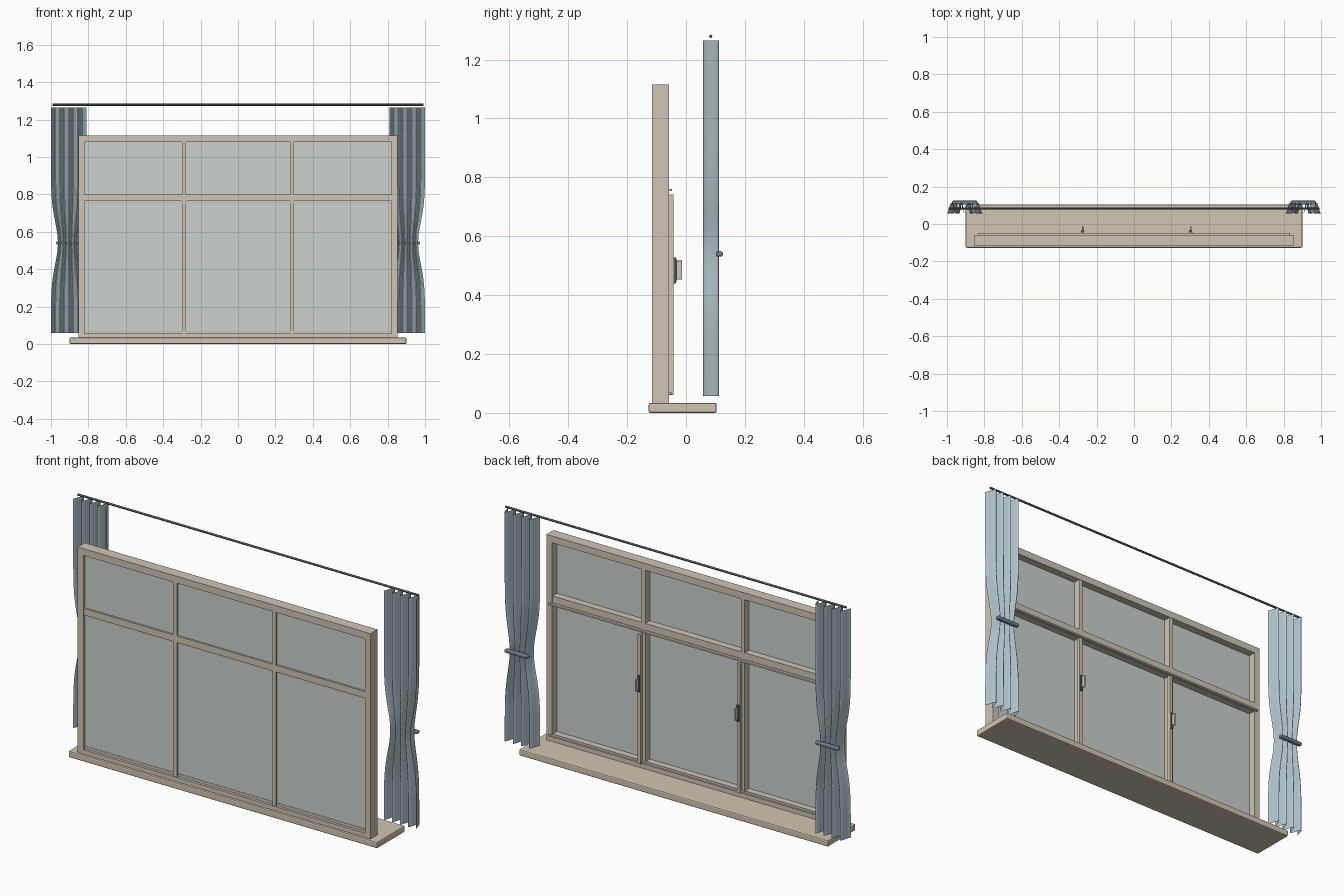
import bpy, bmesh, math

if "Cube" in bpy.data.objects:
    bpy.data.objects.remove(bpy.data.objects["Cube"])


def material(name, color):
    m = bpy.data.materials.new(name)
    m.diffuse_color = (*color, 1)
    m.use_nodes = True
    m.node_tree.nodes["Principled BSDF"].inputs["Base Color"].default_value = m.diffuse_color
    return m


FRAME = material("frame_paint", (0.62, 0.56, 0.47))
SILL = material("sill_paint", (0.64, 0.56, 0.44))
GLASS = material("glass", (0.60, 0.65, 0.63))
CLOTH = material("curtain_cloth", (0.45, 0.56, 0.61))
TIE = material("tie_cloth", (0.16, 0.22, 0.27))
METAL = material("dark_metal", (0.10, 0.12, 0.13))


def finish(name, bm, mat):
    me = bpy.data.meshes.new(name)
    bm.to_mesh(me)
    bm.free()
    ob = bpy.data.objects.new(name, me)
    bpy.context.collection.objects.link(ob)
    me.materials.append(mat)
    return ob


def box(name, x, y, z, mat, bevel=0, segments=2):
    """Box from (min, max) pairs, optionally with rounded edges."""
    bm = bmesh.new()
    bmesh.ops.create_cube(bm, size=1)
    for v in bm.verts:
        for i, (a, b) in enumerate((x, y, z)):
            v.co[i] = (a + b) / 2 + v.co[i] * (b - a)
    ob = finish(name, bm, mat)
    if bevel:
        mod = ob.modifiers.new("round", 'BEVEL')
        mod.width, mod.segments = bevel, segments
    return ob


# Sill board
box("sill", (-0.9, 0.9), (-0.127, 0.104), (0, 0.034), SILL, 0.006)

# Outer frame
FY = (-0.116, -0.058)
box("frame_bottom", (-0.853, 0.853), FY, (0.034, 0.057), FRAME)
box("frame_top", (-0.853, 0.853), FY, (1.08, 1.116), FRAME)
for s, side in ((-1, "left"), (1, "right")):
    xs = sorted((s * 0.82, s * 0.853))
    box("jamb_" + side, xs, FY, (0.057, 1.08), FRAME)

# Transom, mullions and slide tracks
BY = (-0.112, -0.06)
box("transom", (-0.82, 0.82), BY, (0.765, 0.80), FRAME)
for cx, side in ((-0.289, "left"), (0.289, "right")):
    box("mullion_" + side, (cx - 0.011, cx + 0.011), BY, (0.057, 1.08), FRAME)
for z, label in ((0.757, "upper"), (0.066, "lower")):
    box("track_" + label, (-0.835, 0.835), (-0.062, -0.048),
        (z - 0.004, z + 0.004), FRAME)
    box("sash_rail_" + label, (-0.82, 0.82), (-0.104, -0.062),
        (z - 0.006, z + 0.006), FRAME)

# Glass panes
for i, xs in enumerate(((-0.82, -0.30), (-0.278, 0.278), (0.30, 0.82))):
    box(f"lower_pane_{i}", xs, (-0.102, -0.097), (0.057, 0.765), GLASS)
    box(f"upper_pane_{i}", xs, (-0.102, -0.097), (0.80, 1.08), GLASS)

# Sash stiles with handles
for cx, side in ((-0.275, "left"), (0.303, "right")):
    box("stile_" + side, (cx - 0.009, cx + 0.009), (-0.062, -0.043),
        (0.06, 0.742), FRAME)
    box("handle_plate_" + side, (cx - 0.008, cx + 0.008), (-0.047, -0.033),
        (0.44, 0.528), METAL, 0.004)
    box("handle_grip_" + side, (cx - 0.004, cx + 0.004), (-0.034, -0.013),
        (0.453, 0.517), FRAME, 0.002)


# Pleated curtains gathered at the waist
def curtain(name, cx, folds=4, per_fold=16, rows=40):
    bm = bmesh.new()
    cols = folds * per_fold
    grid = []
    for r in range(rows + 1):
        z = 0.058 + (1.265 - 0.058) * r / rows
        half = 0.095 - 0.037 * math.exp(-((z - 0.54) / 0.16) ** 2)
        grid.append([bm.verts.new((
            cx + half * (2 * c / cols - 1),
            0.0845 - 0.0275 * math.cos(2 * math.pi * c / per_fold),
            z)) for c in range(cols + 1)])
    for lo, hi in zip(grid, grid[1:]):
        for c in range(cols):
            f = bm.faces.new((lo[c], lo[c + 1], hi[c + 1], hi[c]))
            f.smooth = True
    return finish(name, bm, CLOTH)


for cx, side in ((-0.905, "left"), (0.905, "right")):
    curtain("curtain_" + side, cx)
    box("tieback_" + side, (cx - 0.067, cx + 0.067), (0.103, 0.125),
        (0.531, 0.549), TIE, 0.006, 3)

# Curtain rod
bpy.ops.mesh.primitive_cylinder_add(vertices=12, radius=0.0055, depth=1.984,
                                    location=(0, 0.084, 1.279),
                                    rotation=(0, math.pi / 2, 0))
rod = bpy.context.object
rod.name = "curtain_rod"
rod.data.materials.append(METAL)
bpy.ops.object.shade_smooth_by_angle()
